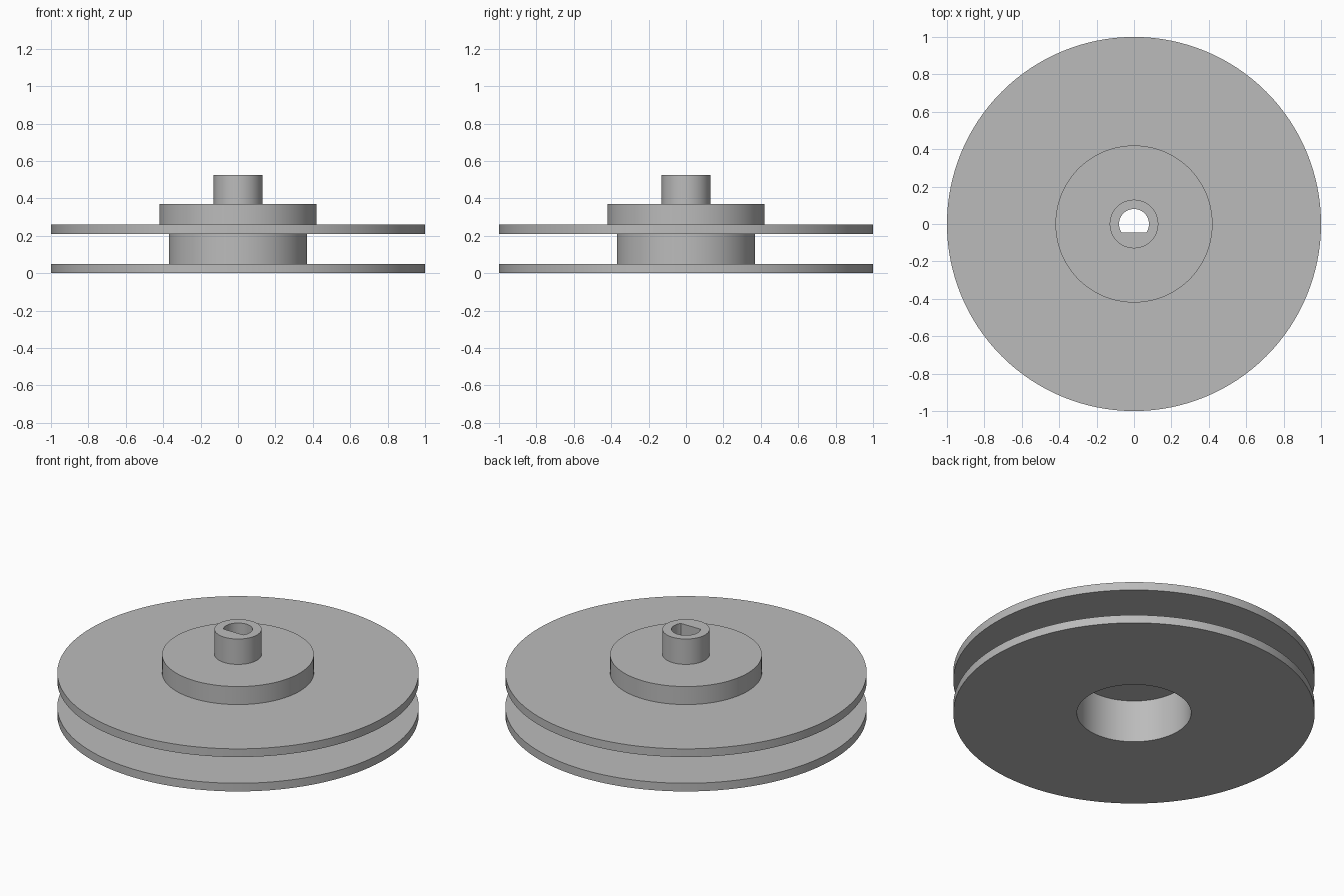
import bpy, bmesh, math

cube = bpy.data.objects.get("Cube")
if cube:
    bpy.data.objects.remove(cube, do_unlink=True)

SEGMENTS = 128
BORE_RADIUS, BORE_FLAT = 0.08, -0.045

# Plain grey material
grey = bpy.data.materials.new("plain grey")
grey.use_nodes = True
colour = (0.5, 0.5, 0.5, 1)
grey.diffuse_color = colour
grey.node_tree.nodes["Principled BSDF"].inputs["Base Color"].default_value = colour

# Closed half section: (radius, height), from the underside outwards and up
profile = [
    (0.316, 0), (1, 0), (1, 0.05),            # lower flange
    (0.37, 0.05), (0.37, 0.21),               # groove core
    (1, 0.21), (1, 0.26),                     # upper flange
    (0.42, 0.26), (0.42, 0.37),               # collar
    (0.13, 0.37), (0.13, 0.525),              # shaft boss
    (BORE_RADIUS, 0.525), (BORE_RADIUS, 0.26),  # D-shaped bore
    (0.316, 0.26),                            # roof of the underside recess
]


def ring(bm, radius, z):
    """One loop of vertices; the bore is cut flat towards the front."""
    verts = []
    for i in range(SEGMENTS):
        a = math.tau * i / SEGMENTS
        y = radius * math.sin(a)
        if radius == BORE_RADIUS:
            y = max(y, BORE_FLAT)
        verts.append(bm.verts.new((radius * math.cos(a), y, z)))
    return verts


# Sweep the section into one solid
bm = bmesh.new()
rings = [ring(bm, r, z) for r, z in profile]
for lower, upper in zip(rings, rings[1:] + rings[:1]):
    for i in range(SEGMENTS):
        j = (i + 1) % SEGMENTS
        bm.faces.new((lower[i], lower[j], upper[j], upper[i]))
bmesh.ops.recalc_face_normals(bm, faces=bm.faces)

mesh = bpy.data.meshes.new("pulley_wheel")
bm.to_mesh(mesh)
bm.free()
mesh.materials.append(grey)
wheel = bpy.data.objects.new("pulley_wheel", mesh)
bpy.context.collection.objects.link(wheel)

# Smooth walls with crisp rims
bpy.ops.object.select_all(action="DESELECT")
wheel.select_set(True)
bpy.context.view_layer.objects.active = wheel
bpy.ops.object.shade_smooth_by_angle(angle=math.radians(30))
